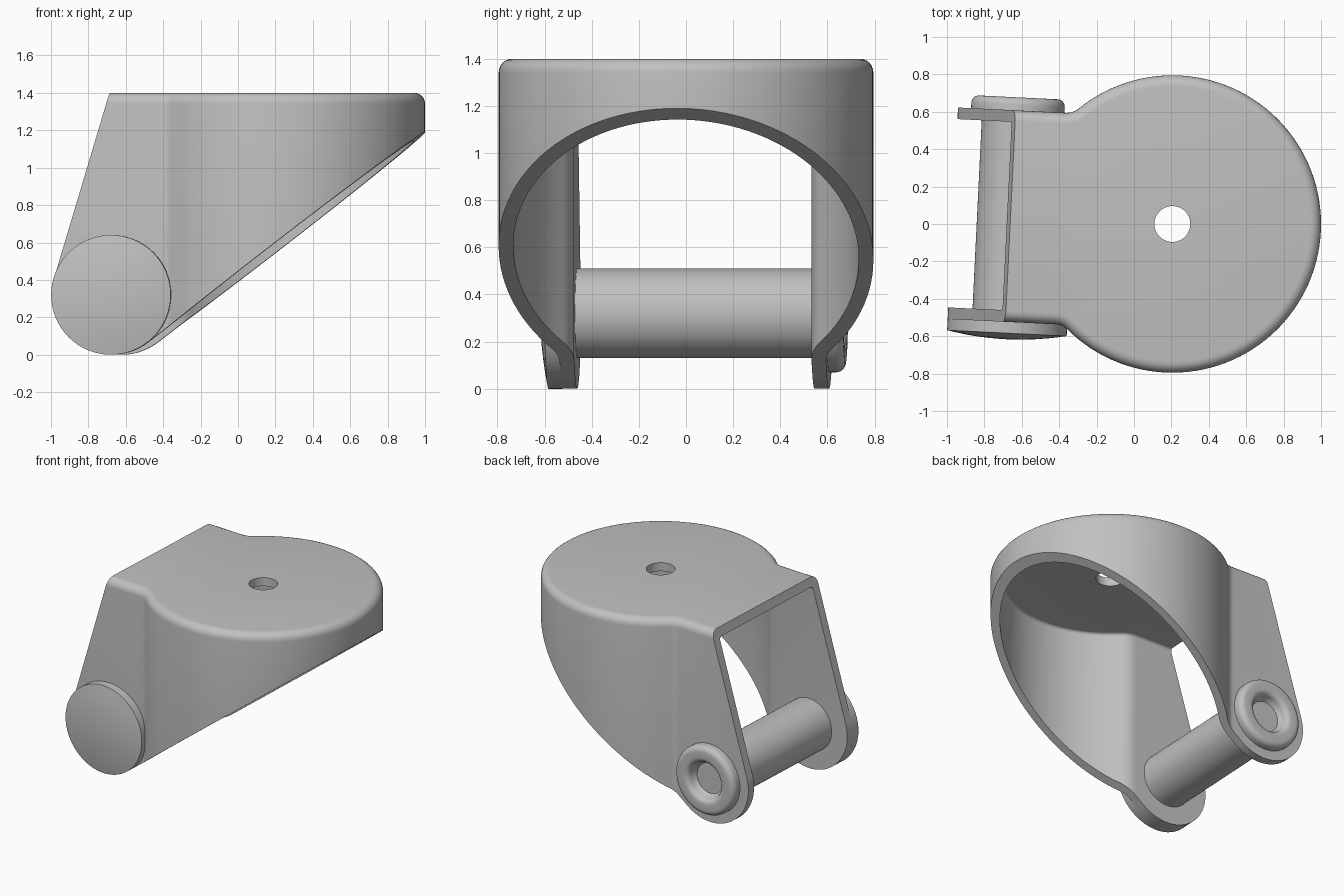
import bpy, bmesh
from math import sin, cos, pi, radians, acos, atan2, hypot, sqrt
from mathutils import Matrix, Vector

if "Cube" in bpy.data.objects:
    bpy.data.objects.remove(bpy.data.objects["Cube"], do_unlink=True)

# Whole assembly is turned slightly about the swivel hole
PLACE = Matrix.Translation((0.205, 0, 0)) @ Matrix.Rotation(radians(-2.8), 4, "Z")
RADIUS, ARM_Y, WALL, TOP, FILLET = 0.795, 0.566, 0.062, 1.4, 0.1
AXLE = Vector((-0.855, 0.32))
EYE = 0.32

steel = bpy.data.materials.new("plain grey steel")
steel.use_nodes = True
GREY = (0.53, 0.53, 0.53, 1)
steel.diffuse_color = GREY
steel.node_tree.nodes["Principled BSDF"].inputs["Base Color"].default_value = GREY


def finish(name, bm):
    bmesh.ops.recalc_face_normals(bm, faces=bm.faces)
    bm.transform(PLACE)
    mesh = bpy.data.meshes.new(name)
    bm.to_mesh(mesh)
    bm.free()
    mesh.materials.append(steel)
    obj = bpy.data.objects.new(name, mesh)
    bpy.context.collection.objects.link(obj)
    return obj


def activate(obj):
    bpy.ops.object.select_all(action="DESELECT")
    obj.select_set(True)
    bpy.context.view_layer.objects.active = obj


def smooth(obj):
    activate(obj)
    bpy.ops.object.shade_smooth_by_angle(angle=radians(32))


def arc(cx, cy, r, a0, a1, n):
    return [(cx + r * cos(a0 + (a1 - a0) * i / n), cy + r * sin(a0 + (a1 - a0) * i / n))
            for i in range(n + 1)]


def prism(name, points, direction, round_top=0):
    """Extrude a closed 3D outline, optionally rounding its upper rim."""
    bm = bmesh.new()
    face = bm.faces.new([bm.verts.new(p) for p in points])
    new = bmesh.ops.extrude_face_region(bm, geom=[face])["geom"]
    moved = [g for g in new if isinstance(g, bmesh.types.BMVert)]
    bmesh.ops.translate(bm, verts=moved, vec=direction)
    if round_top:
        top = max(v.co.z for v in bm.verts)
        rim = [e for e in bm.edges if all(abs(v.co.z - top) < 1e-5 for v in e.verts)]
        bmesh.ops.bevel(bm, geom=rim, offset=round_top, segments=6, profile=0.5, affect="EDGES")
    return finish(name, bm)


def footprint(inset):
    """Round cap blended into a straight pair of arms."""
    yc = ARM_Y + FILLET
    xc = -sqrt((RADIUS + FILLET) ** 2 - yc ** 2)
    half = [(-1.4, ARM_Y - inset)]
    half += arc(xc, yc, FILLET + inset, -pi / 2, atan2(-yc, -xc), 8)
    half += arc(0, 0, RADIUS - inset, atan2(yc, xc), 0, 44)[1:]
    return half + [(x, -y) for x, y in reversed(half[:-1])]


def lathe(name, profile, steps=64):
    """Spin (radius, y) points about the axle."""
    bm = bmesh.new()
    verts = [bm.verts.new((AXLE.x + r, y, AXLE.y)) for r, y in profile]
    edges = [bm.edges.new(pair) for pair in zip(verts, verts[1:])]
    bmesh.ops.spin(bm, geom=verts + edges, cent=(AXLE.x, 0, AXLE.y), axis=(0, 1, 0),
                   angle=2 * pi, steps=steps)
    bmesh.ops.remove_doubles(bm, verts=bm.verts, dist=1e-5)
    return finish(name, bm)


def cut(target, tool, operation):
    tool.hide_render = True
    mod = target.modifiers.new("cut", "BOOLEAN")
    mod.operation, mod.solver, mod.object = operation, "EXACT", tool
    activate(target)
    bpy.ops.object.modifier_apply(modifier=mod.name)
    bpy.data.objects.remove(tool, do_unlink=True)


def tangent_angle(point, side):
    d = Vector(point) - AXLE
    return atan2(d.y, d.x) + side * acos(EYE / d.length)


# Shell: rounded cap, hollowed out, then trimmed to the side silhouette
housing = prism("housing", [(x, y, -0.2) for x, y in footprint(0)], (0, 0, TOP + 0.2), 0.058)
hollow = prism("hollow_cutter", [(x - 0.1 * (x < -1.3), y, -0.4) for x, y in footprint(WALL)],
               (0, 0, TOP - WALL + 0.4), 0.022)
cut(housing, hollow, "DIFFERENCE")

back_top, front_low = Vector((-0.866, TOP)), Vector((RADIUS, 1.19))
a0 = tangent_angle(back_top, 1)
a1 = tangent_angle(front_low, -1) + 2 * pi
outline = arc(AXLE.x, AXLE.y, EYE, a0, a1, 28)
first, last = Vector(outline[0]), Vector(outline[-1])
outline += [last.lerp(front_low, 1.2), (1.3, 1.6), first.lerp(back_top, 1.15)]
side = prism("side_cutter", [(p[0], -1, p[1]) for p in outline], (0, 2, 0))
cut(housing, side, "INTERSECT")

# Swivel hole through the cap
hole = prism("hole_cutter", [(x, y, 1.2) for x, y in arc(0, 0, 0.096, 0, 2 * pi, 40)[:-1]],
             (0, 0, 0.4))
cut(housing, hole, "DIFFERENCE")
smooth(housing)

# Axle pin between the arms
inner = ARM_Y - WALL
smooth(lathe("axle_pin", [(0, -inner - 0.02), (0.19, -inner - 0.02),
                          (0.19, inner + 0.02), (0, inner + 0.02)]))

# Domed head on the front arm
dome = [(EYE * (1 - i / 6), -ARM_Y - 0.06 - 0.033 * (1 - (1 - i / 6) ** 2)) for i in range(7)]
smooth(lathe("domed_pin_head", [(0, -ARM_Y), (EYE, -ARM_Y)] + dome))

# Rolled rivet with a conical centre on the back arm
lip = ARM_Y + 0.03
rolled = arc(0.21, lip, 0.04, 0, pi / 2, 6) + arc(0.17, lip, 0.04, pi / 2, pi, 6)
smooth(lathe("rolled_rivet", [(0, ARM_Y - 0.05), (0.1, ARM_Y - 0.05), (0.1, ARM_Y), (0.25, ARM_Y)]
             + rolled + [(0.11, ARM_Y), (0, ARM_Y - 0.04)]))
